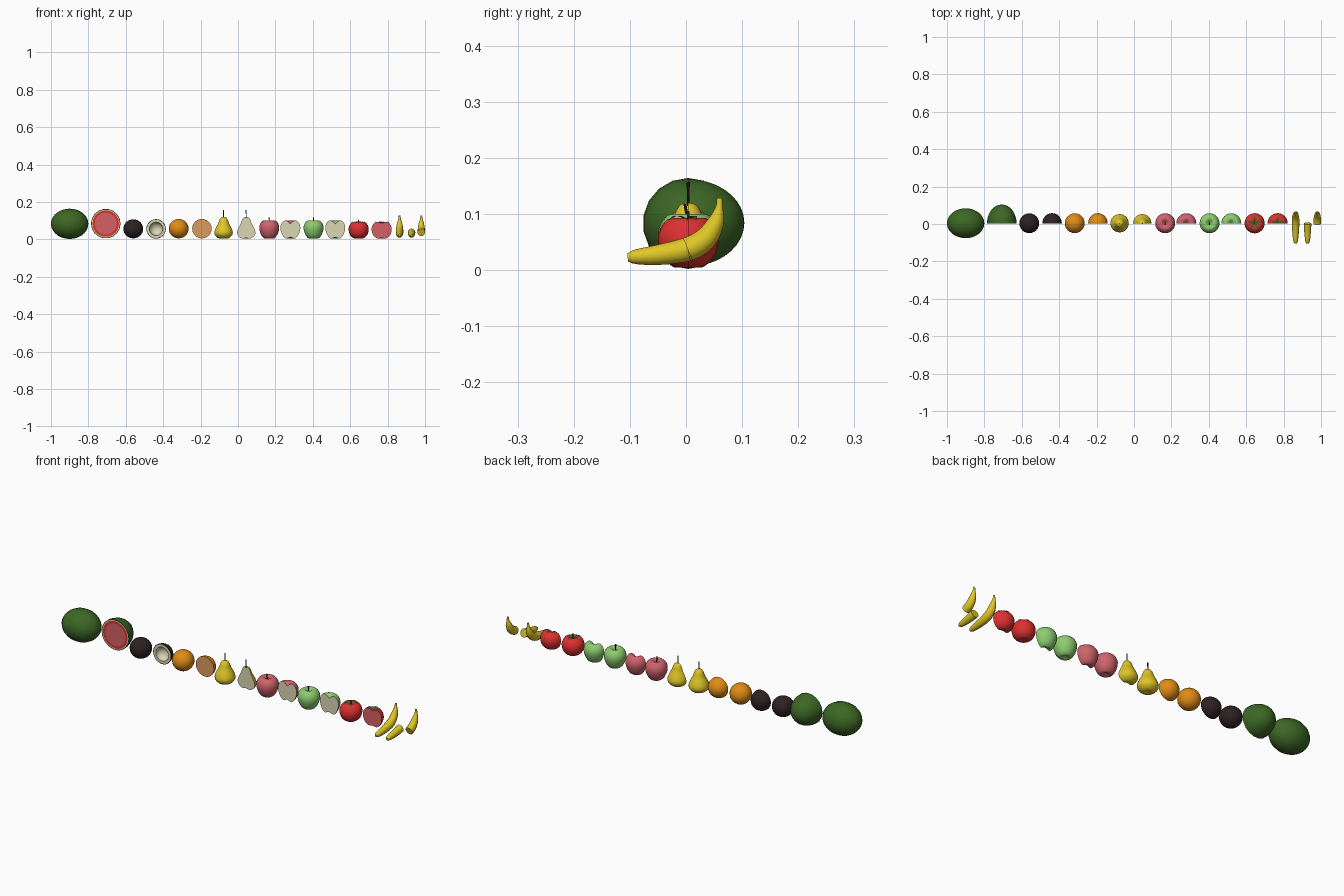
import bpy, bmesh, math
from mathutils import Vector, Matrix

if "Cube" in bpy.data.objects:
    bpy.data.objects.remove(bpy.data.objects["Cube"])

Y0 = 0.004  # common centre line / cutting plane of the row

COLOURS = {
    "dark_green": (0.045, 0.135, 0.018), "red": (0.73, 0.03, 0.03),
    "rosy_pink": (0.63, 0.125, 0.15), "dark_brown": (0.026, 0.015, 0.017),
    "cream": (0.70, 0.67, 0.45), "orange": (0.75, 0.26, 0.008),
    "orange_flesh": (0.72, 0.33, 0.12), "yellow": (0.74, 0.57, 0.02),
    "light_green": (0.27, 0.61, 0.16), "pink_flesh": (0.66, 0.12, 0.13),
}
MATS = {}
for key, c in COLOURS.items():
    MATS[key] = bpy.data.materials.new(key)
    MATS[key].diffuse_color = (*c, 1)


def spline(pts, n=3):
    """Smooth a short list of points with a Catmull-Rom curve."""
    p = [Vector(q) for q in pts]
    p = [p[0] * 2 - p[1]] + p + [p[-1] * 2 - p[-2]]
    out = []
    for i in range(1, len(p) - 2):
        a, b, c, d = p[i - 1:i + 3]
        for k in range(n):
            t = k / n
            out.append(0.5 * (2 * b + (c - a) * t + (2 * a - 5 * b + 4 * c - d) * t * t
                              + (3 * b - a - 3 * c + d) * t ** 3))
    return out + [p[-2]]


def finish(name, bm, mats, loc=(0, 0, 0), recalc=True):
    if recalc:
        bmesh.ops.recalc_face_normals(bm, faces=bm.faces)
    me = bpy.data.meshes.new(name)
    bm.to_mesh(me)
    bm.free()
    for m in mats:
        me.materials.append(MATS[m])
    ob = bpy.data.objects.new(name, me)
    ob.location = loc
    bpy.context.collection.objects.link(ob)
    bpy.ops.object.select_all(action='DESELECT')
    ob.select_set(True)
    bpy.context.view_layer.objects.active = ob
    bpy.ops.object.shade_smooth_by_angle(angle=math.radians(40))
    return ob


def lathe(name, prof, loc, mats, seg_mats=None, half=False, sides=24, turn=None):
    """Revolve (radius, height) points; half=True cuts it open at the front
    and closes the cut with a face of the second material."""
    bm = bmesh.new()
    n = sides // 2 + 1 if half else sides
    rings = []
    for r, z in prof:
        if r < 1e-5:
            rings.append([bm.verts.new((0, 0, z))] * n)
        else:
            rings.append([bm.verts.new((r * math.cos(a), r * math.sin(a), z))
                          for a in (2 * math.pi * k / sides for k in range(n))])
    for i in range(len(rings) - 1):
        lo, hi = rings[i], rings[i + 1]
        for k in range(n - 1 if half else n):
            j = (k + 1) % n
            vs = list(dict.fromkeys((lo[k], lo[j], hi[j], hi[k])))
            if len(vs) > 2:
                f = bm.faces.new(vs)
                f.material_index = seg_mats[i] if seg_mats else 0
    if half:
        loop = [r[0] for r in rings] + [r[-1] for r in reversed(rings)]
        bm.faces.new(list(dict.fromkeys(loop))).material_index = 1
    if turn:
        bm.transform(turn)
    return finish(name, bm, mats, loc)


def arc(r, h, a0, a1, n=9):
    """Elliptical profile from latitude a0 to a1 in degrees."""
    out = []
    for k in range(n + 1):
        a = math.radians(a0 + (a1 - a0) * k / n)
        c = math.cos(a)
        out.append((0 if c < 1e-6 else r * c, h * math.sin(a)))
    return out


def stem(name, x, z0, z1, lean=0.0, r=0.0028):
    bm = bmesh.new()
    bmesh.ops.create_cone(bm, cap_ends=True, segments=8, radius1=r * 0.8, radius2=r, depth=z1 - z0)
    for v in bm.verts:
        if v.co.z > 0:
            v.co.y += lean
    finish(name, bm, ["dark_brown"], (x, Y0, (z0 + z1) / 2))


TO_X = Matrix.Rotation(math.radians(90), 4, 'Y')
TO_BACK = Matrix.Rotation(math.radians(-90), 4, 'X')   # profile height points to +y

# Watermelon, whole and halved across
lathe("watermelon", arc(0.081, 0.1, -90, 90, 14), (-0.9, Y0, 0.083), ["dark_green"], sides=18, turn=TO_X)
dome = arc(0.079, 0.1, 0, 90)
lathe("watermelon_half", [(0, 0), (0.059, 0), (0.071, 0), (0.075, 0)] + dome, (-0.707, Y0, 0.084),
      ["dark_green", "pink_flesh", "red", "cream"], [1, 2, 3] + [0] * 10, sides=18, turn=TO_BACK)

# Coconut, whole and as a hollow bowl
lathe("coconut", arc(0.053, 0.051, -90, 90, 14), (-0.56, Y0, 0.056), ["dark_brown"])
bowl = list(reversed(arc(0.036, 0.032, 0, 90, 7)))
lathe("coconut_half", bowl + [(0.049, 0)] + arc(0.052, 0.054, 0, 90), (-0.438, Y0, 0.056),
      ["dark_brown", "cream"], [1] * 8 + [0] * 10, turn=TO_BACK)

# Orange, whole and halved
lathe("orange", arc(0.053, 0.052, -90, 90, 14), (-0.317, Y0, 0.057), ["orange"])
lathe("orange_half", [(0, 0), (0.0495, 0)] + arc(0.052, 0.054, 0, 90), (-0.193, Y0, 0.057),
      ["orange", "orange_flesh"], [1] + [0] * 10, turn=TO_BACK)

# Pear, whole and halved lengthwise
pear = spline([(0, .008), (.024, .005), (.044, .02), (.049, .038), (.042, .06),
               (.029, .085), (.022, .105), (.013, .117), (0, .12)])
for name, x, half in (("pear", -0.077, False), ("pear_half", 0.044, True)):
    lathe(name, pear, (x, Y0, 0), ["yellow", "cream"], half=half)
    stem(name + "_stem", x, 0.114, 0.157)

# Apples, two colours, whole and halved
apple = spline([(0, .012), (.012, .008), (.026, .005), (.042, .022), (.053, .055), (.05, .08),
                (.036, .098), (.02, .099), (.008, .09), (0, .083)])
for label, skin, x1, x2 in (("red_apple", "rosy_pink", 0.167, 0.28),
                            ("green_apple", "light_green", 0.404, 0.52)):
    lathe(label, apple, (x1, Y0, 0), [skin])
    stem(label + "_stem", x1, 0.082, 0.118, lean=-0.006)
    lathe(label + "_half", apple, (x2, Y0, 0), [skin, "cream"], half=True)

# Tomato, whole and halved, with leafy tops
tomato = spline([(0, .008), (.012, .006), (.026, .006), (.045, .022), (.054, .05), (.05, .073),
                 (.037, .09), (.02, .093), (.008, .088), (0, .086)])


def top_height(r):
    upper = [p for p in tomato if p[1] > 0.05]
    return min(upper, key=lambda p: abs(p[0] - r))[1]


def leaves(name, x, angles):
    bm = bmesh.new()
    for a in angles:
        m = Matrix.Rotation(math.radians(a), 3, 'Z')
        prev = None
        for r, w in ((0.0, 0.003), (0.01, 0.005), (0.02, 0.0065), (0.031, 0.005), (0.042, 0.0008)):
            z = top_height(r) + 0.0035
            row = [bm.verts.new(m @ Vector((r, s * w, z))) for s in (-1, 1)]
            if prev:
                bm.faces.new((prev[0], row[0], row[1], prev[1]))
            prev = row
    finish(name, bm, ["dark_green"], (x, Y0, 0), recalc=False)


for name, x, half in (("tomato", 0.645, False), ("tomato_half", 0.768, True)):
    lathe(name, tomato, (x, Y0, 0), ["red", "pink_flesh"], half=half)
    leaves(name + "_leaves", x, (20, 90, 160) if half else (18, 90, 162, 234, 306))
bm = bmesh.new()
bmesh.ops.create_cone(bm, cap_ends=True, segments=8, radius1=0.003, radius2=0.002, depth=0.018)
finish("tomato_stem", bm, ["dark_green"], (0.645, Y0, 0.096))

# Banana: tapered tube along (y, z, radius), whole and in two pieces
banana = spline([(-.104, .022, .007), (-.09, .0235, .013), (-.05, .027, .018), (.003, .037, .0215),
                 (.035, .056, .02), (.053, .085, .015), (.059, .11, .007), (.06, .128, .005)])


def tube(name, x, path):
    bm = bmesh.new()
    sides, rings = 12, []
    for i, p in enumerate(path):
        d = path[min(i + 1, len(path) - 1)] - path[max(i - 1, 0)]
        nrm = Vector((0, -d[1], d[0])).normalized()
        rings.append([bm.verts.new(Vector((0, p[0], p[1])) + p[2] * (
            math.cos(a) * Vector((0.95, 0, 0)) + math.sin(a) * nrm))
            for a in (2 * math.pi * k / sides for k in range(sides))])
    for lo, hi in zip(rings, rings[1:]):
        for k in range(sides):
            j = (k + 1) % sides
            bm.faces.new((lo[k], lo[j], hi[j], hi[k]))
    bm.faces.new(rings[0])
    bm.faces.new(rings[-1])
    finish(name, bm, ["yellow"], (x, 0, 0))


tube("banana", 0.864, banana)
tube("banana_lower_piece", 0.928, banana[:10])
tube("banana_upper_piece", 0.98, banana[9:])

for m in bpy.data.materials:
    if m.users and not m.is_grease_pencil:
        m.use_nodes = True
        m.node_tree.nodes["Principled BSDF"].inputs["Base Color"].default_value = m.diffuse_color
